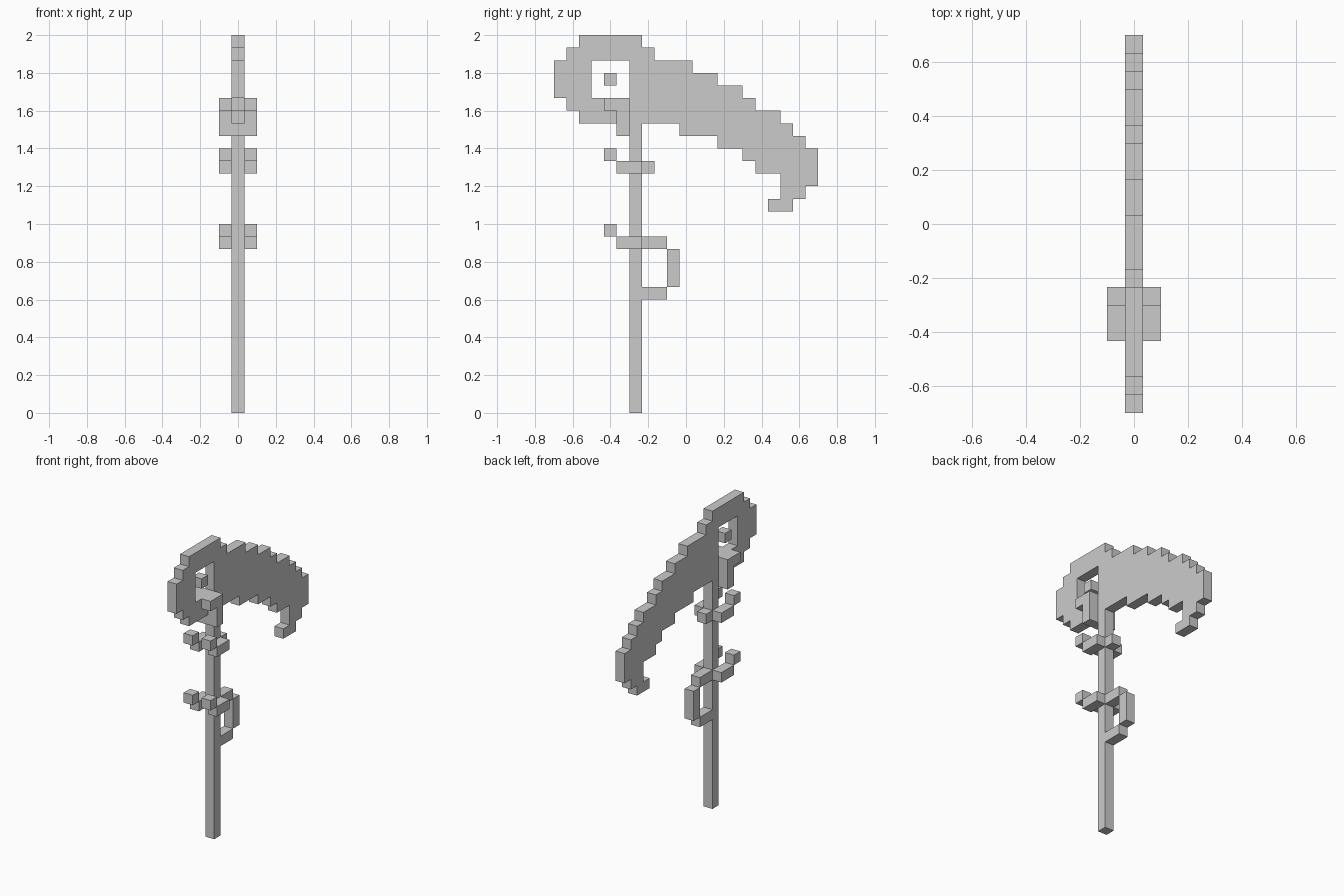
import bpy, bmesh
from mathutils import Vector

if "Cube" in bpy.data.objects:
    bpy.data.objects.remove(bpy.data.objects["Cube"])

U = 2 / 30                       # size of one block
Y0 = -0.7                        # y of block column 0


def part(name, boxes):
    """Merge block boxes ((x0,x1),(y0,y1),(z0,z1), inclusive) into one clean shell."""
    cells = {(x, y, z) for bx, by, bz in boxes
             for x in range(bx[0], bx[1] + 1)
             for y in range(by[0], by[1] + 1)
             for z in range(bz[0], bz[1] + 1)}
    bm = bmesh.new()
    for c in cells:
        for axis in range(3):
            for side in (0, 1):
                n = list(c)
                n[axis] += 1 if side else -1
                if tuple(n) in cells:
                    continue
                a, b = (axis + 1) % 3, (axis + 2) % 3
                verts = []
                for da, db in ((0, 0), (1, 0), (1, 1), (0, 1)):
                    p = list(c)
                    p[axis] += side
                    p[a] += da
                    p[b] += db
                    verts.append(bm.verts.new(Vector(
                        ((p[0] - 0.5) * U, Y0 + p[1] * U, p[2] * U))))
                bm.faces.new(verts if side else verts[::-1])
    bmesh.ops.remove_doubles(bm, verts=bm.verts, dist=0.001)
    bmesh.ops.dissolve_limit(bm, angle_limit=0.01, verts=bm.verts, edges=bm.edges)
    mesh = bpy.data.meshes.new(name)
    bm.to_mesh(mesh)
    bm.free()
    obj = bpy.data.objects.new(name, mesh)
    bpy.context.collection.objects.link(obj)
    return obj


MID = (0, 0)

# Long straight shaft
part("shaft", [(MID, (6, 6), (0, 22))])

# Curved blade and rear loop: row -> filled column spans
rows = {
    29: [(2, 6)], 28: [(1, 7)],
    27: [(0, 2), (6, 10)], 26: [(0, 2), (6, 12)], 25: [(0, 2), (6, 14)],
    24: [(1, 3), (6, 15)], 23: [(2, 4), (6, 17)],
    22: [(10, 18)], 21: [(13, 19)], 20: [(15, 20)], 19: [(16, 20)],
    18: [(18, 20)], 17: [(18, 19)], 16: [(17, 18)],
}
part("blade", [(MID, s, (z, z)) for z, spans in rows.items() for s in spans])

# Floating core inside the loop
part("loop_core", [(MID, (4, 4), (26, 26))])

# Wide socket under the loop
part("blade_socket", [((-1, 1), (4, 5), (24, 24)), ((-1, 1), (5, 5), (22, 23))])

# Paired side prongs on the shaft
for label, z in (("upper", 19), ("lower", 13)):
    for side, x in (("left", -1), ("right", 1)):
        part(f"{label}_prong_{side}", [((x, x), (5, 6), (z, z)),
                                       ((x, x), (4, 4), (z + 1, z + 1))])

# Small stub behind the upper prongs
part("upper_stub", [(MID, (7, 7), (19, 19))])

# Hand grip loop behind the shaft
part("grip", [(MID, (7, 8), (13, 13)), (MID, (9, 9), (10, 12)), (MID, (7, 8), (9, 9))])
